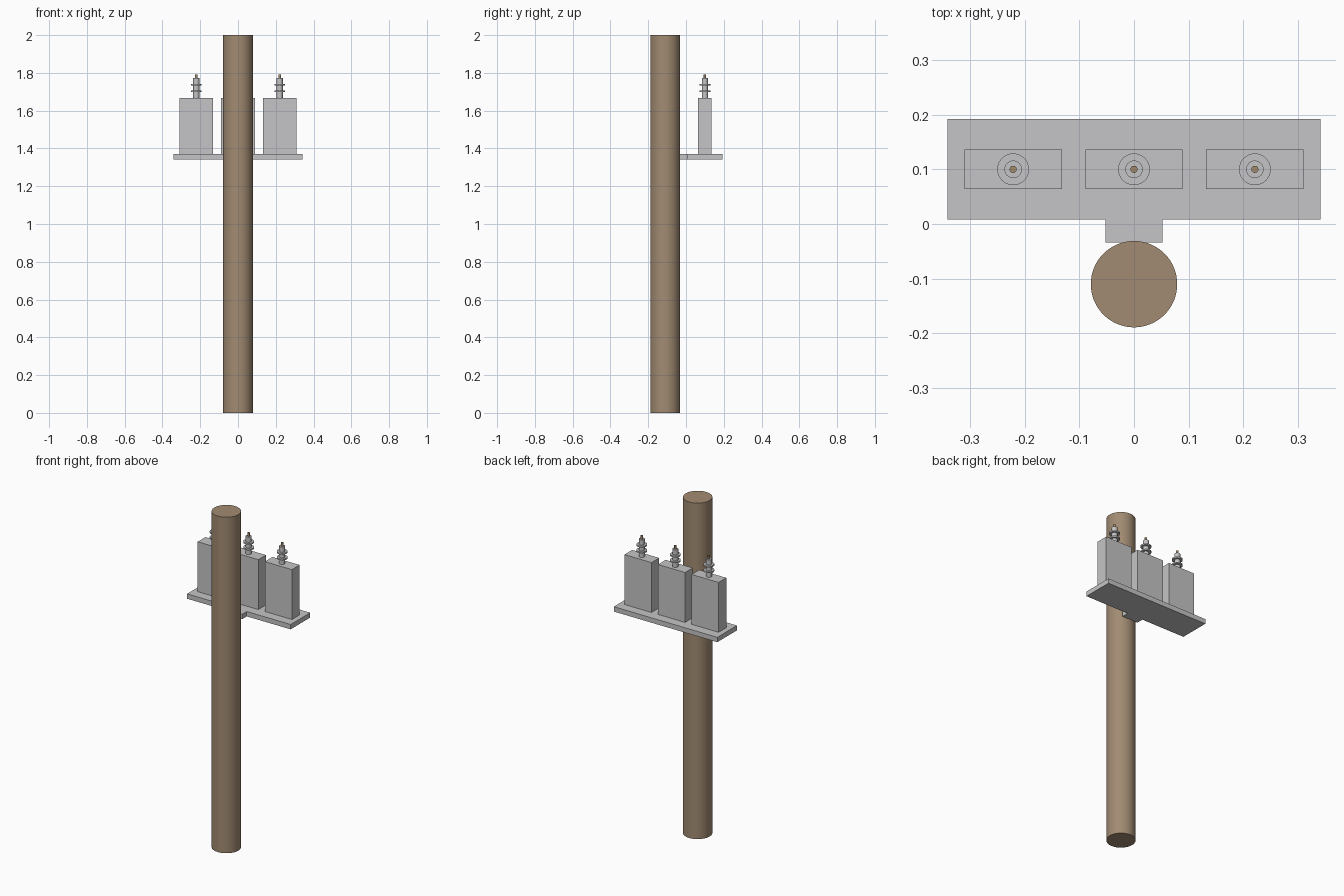
import bpy
from math import radians

cube = bpy.data.objects.get("Cube")
if cube:
    bpy.data.objects.remove(cube, do_unlink=True)


def material(name, rgb):
    m = bpy.data.materials.new(name)
    m.use_nodes = True
    colour = (*rgb, 1)
    m.diffuse_color = colour
    m.node_tree.nodes["Principled BSDF"].inputs["Base Color"].default_value = colour
    return m


wood = material("weathered wood", (0.36, 0.26, 0.17))
steel = material("galvanised grey", (0.56, 0.56, 0.57))
brass = material("brass", (0.36, 0.26, 0.15))


def box(name, x, y, z, mat):
    """Box from (min, max) ranges on each axis."""
    ranges = (x, y, z)
    bpy.ops.mesh.primitive_cube_add(size=1, location=[(a + b) / 2 for a, b in ranges])
    ob = bpy.context.object
    ob.name = name
    ob.scale = [b - a for a, b in ranges]
    bpy.ops.object.transform_apply(location=False, rotation=False, scale=True)
    ob.data.materials.append(mat)


def cylinder(name, x, y, radius, bottom, top, mat, sides=32):
    bpy.ops.mesh.primitive_cylinder_add(
        vertices=sides, radius=radius, depth=top - bottom,
        location=(x, y, (bottom + top) / 2))
    ob = bpy.context.object
    ob.name = name
    ob.data.materials.append(mat)
    bpy.ops.object.shade_smooth_by_angle(angle=radians(35))


# Pole
cylinder("pole", 0, -0.11, 0.079, 0, 2, wood, 64)

# Platform and the bracket joining it to the pole
box("platform", (-0.341, 0.341), (0.008, 0.192), (1.342, 1.371), steel)
box("bracket", (-0.052, 0.052), (-0.034, 0.008), (1.342, 1.371), steel)

# Three tanks, each with a ribbed insulator and a terminal pin
for side, x in (("right", -0.221), ("middle", 0), ("left", 0.221)):
    box(side + "_tank", (x - 0.089, x + 0.089), (0.064, 0.136), (1.371, 1.668), steel)
    cylinder(side + "_insulator", x, 0.1, 0.016, 1.668, 1.772, steel)
    for i, z in enumerate((1.703, 1.737)):
        cylinder(f"{side}_insulator_disc_{i + 1}", x, 0.1, 0.029, z - 0.004, z + 0.004, steel)
    cylinder(side + "_terminal", x, 0.1, 0.0065, 1.772, 1.792, brass)
